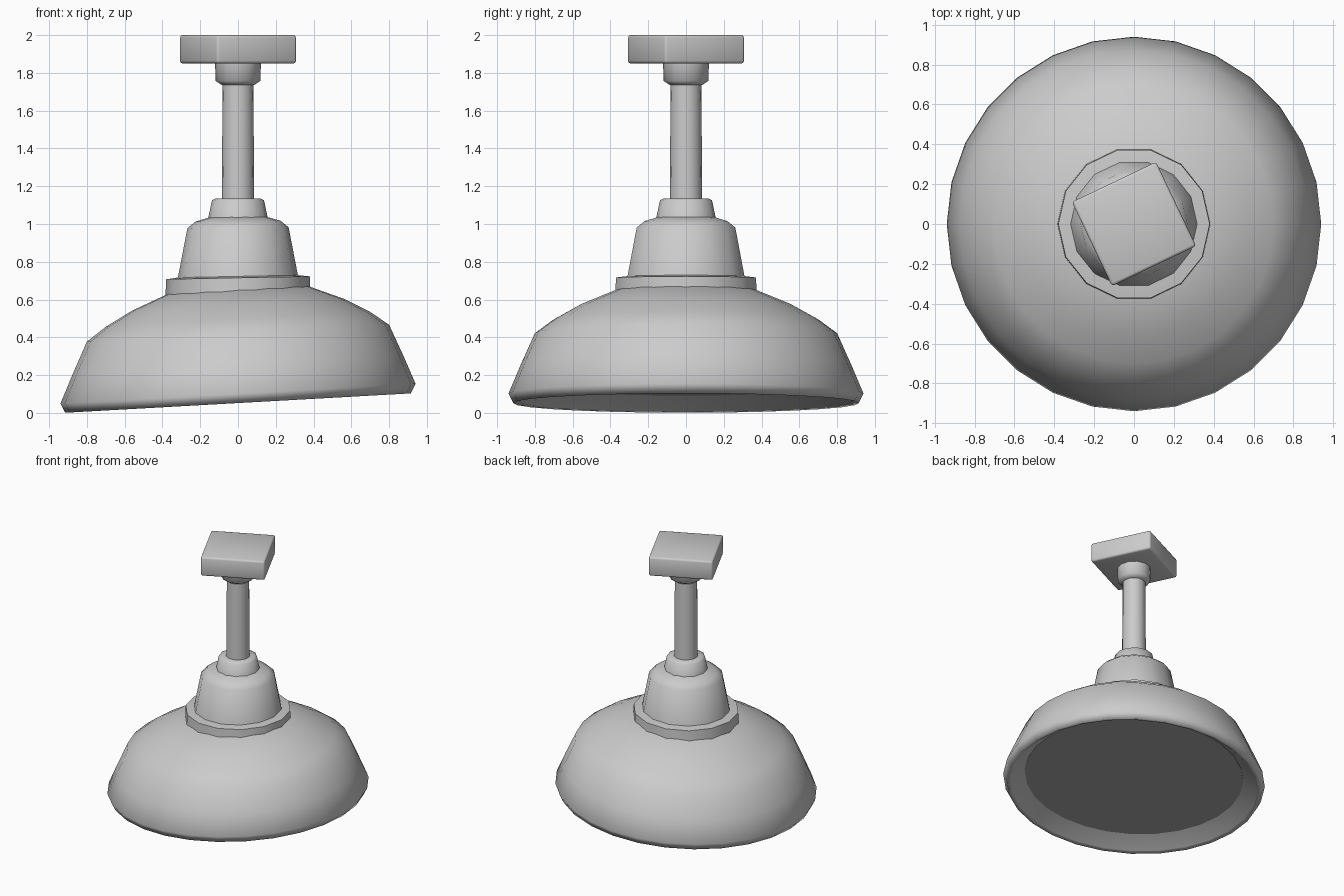
import bpy, bmesh, math

if "Cube" in bpy.data.objects:
    bpy.data.objects.remove(bpy.data.objects["Cube"])


def material(name, value):
    m = bpy.data.materials.new(name)
    m.diffuse_color = (value, value, value, 1)
    m.use_nodes = True
    m.node_tree.nodes["Principled BSDF"].inputs["Base Color"].default_value = m.diffuse_color
    return m


LIGHT = material("light_grey", 0.6)
DARK = material("mid_grey", 0.41)


def finish(name, bm, mat, angle):
    bmesh.ops.recalc_face_normals(bm, faces=bm.faces[:])
    me = bpy.data.meshes.new(name)
    bm.to_mesh(me)
    bm.free()
    me.materials.append(mat)
    ob = bpy.data.objects.new(name, me)
    bpy.context.collection.objects.link(ob)
    bpy.ops.object.select_all(action='DESELECT')
    ob.select_set(True)
    bpy.context.view_layer.objects.active = ob
    bpy.ops.object.shade_smooth_by_angle(angle=math.radians(angle))
    return ob


def lathe(name, profile, sides, mat, slope=0.0, angle=75, caps=True):
    """Revolve (radius, z) points; slope leans the rings up towards +x."""
    bm = bmesh.new()
    rings = []
    for r, z in profile:
        ring = []
        for i in range(sides):
            a = 2 * math.pi * i / sides
            x = r * math.cos(a)
            ring.append(bm.verts.new((x, r * math.sin(a), z + slope * x)))
        rings.append(ring)
    for a, b in zip(rings, rings[1:]):
        for i in range(sides):
            j = (i + 1) % sides
            bm.faces.new((a[i], a[j], b[j], b[i]))
    if caps:
        bm.faces.new(rings[0])
        bm.faces.new(rings[-1])
    return finish(name, bm, mat, angle)


# Tilted shade with a rolled rim
lathe("shade", [(0.785, 0.14), (0.885, 0.06), (0.915, 0.052), (0.94, 0.102),
                (0.875, 0.255), (0.80, 0.422), (0.70, 0.495), (0.56, 0.573),
                (0.36, 0.655)], 28, LIGHT, slope=0.056, angle=100)

# Flat panel inside the rim
lathe("inner_panel", [(0.785, 0.136), (0.785, 0.142)], 28, DARK, slope=0.056)

# Neck flange and socket housing
lathe("flange", [(0.385, 0.61), (0.38, 0.715), (0.30, 0.725)], 14, LIGHT,
      slope=0.02)
lathe("housing", [(0.322, 0.70), (0.268, 0.98), (0.225, 1.015), (0.14, 1.04)],
      14, LIGHT, slope=0.01)
lathe("housing_cap", [(0.16, 1.02), (0.138, 1.125), (0.12, 1.135)], 12, LIGHT)

# Stem and the collar under the ceiling plate
lathe("stem", [(0.086, 1.10), (0.081, 1.80)], 16, LIGHT)
lathe("collar", [(0.085, 1.735), (0.118, 1.757), (0.122, 1.86)], 12, LIGHT)

# Square ceiling plate, turned about z
bm = bmesh.new()
bmesh.ops.create_cube(bm, size=1)
for v in bm.verts:
    v.co.x *= 0.468
    v.co.y *= 0.468
    v.co.z *= 0.15
bmesh.ops.bevel(bm, geom=bm.edges[:], offset=0.014, segments=2, profile=0.5,
                affect='EDGES')
plate = finish("ceiling_plate", bm, LIGHT, 80)
plate.location = (0, 0, 1.925)
plate.rotation_euler = (0, 0, math.radians(25.5))
